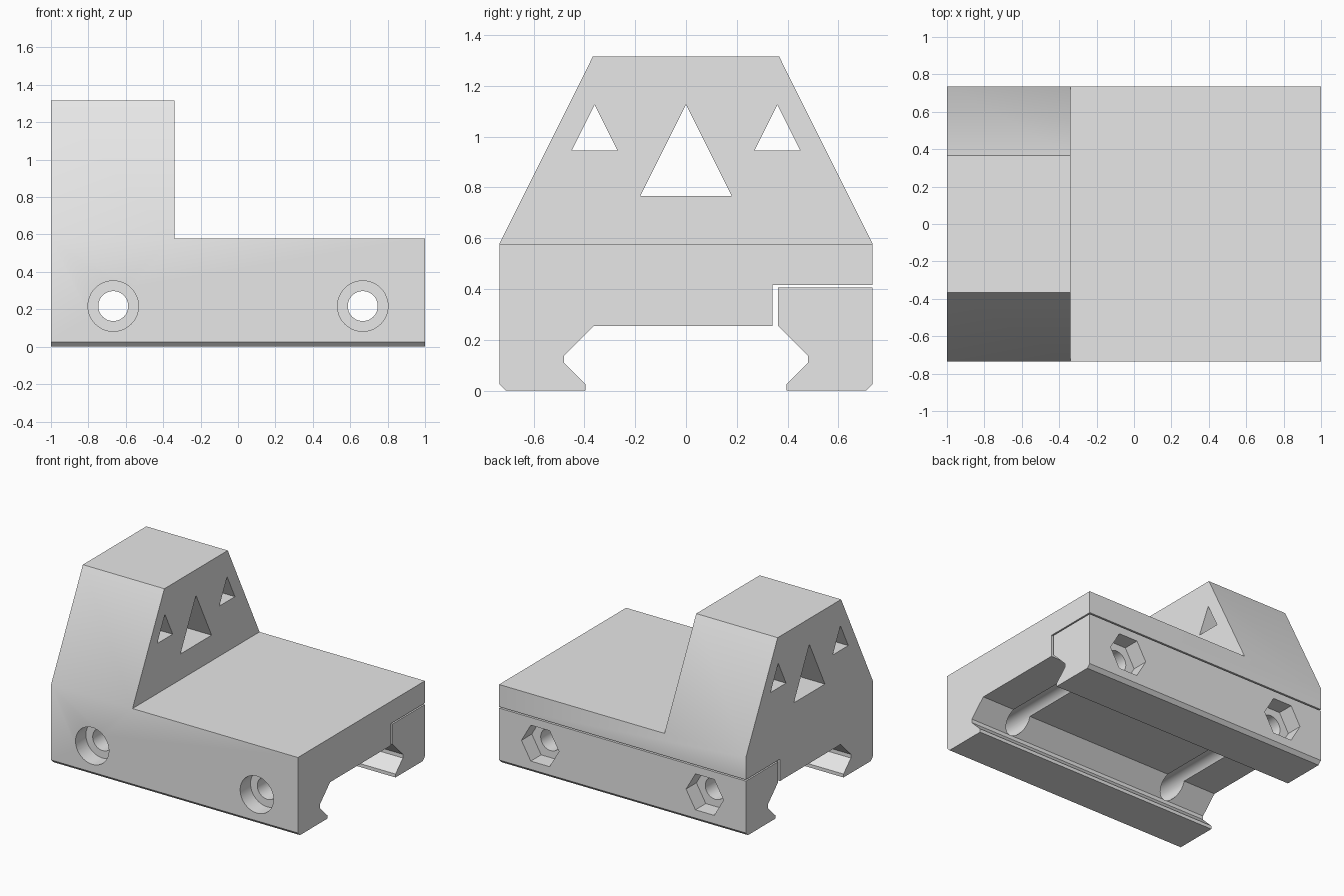
import bpy
import bmesh
from math import cos, sin, tau, radians

if "Cube" in bpy.data.objects:
    bpy.data.objects.remove(bpy.data.objects["Cube"], do_unlink=True)

grey = bpy.data.materials.new("light grey")
grey.use_nodes = True
colour = (0.8, 0.8, 0.8, 1)
grey.diffuse_color = colour
grey.node_tree.nodes["Principled BSDF"].inputs["Base Color"].default_value = colour


def prism(name, points, axis, start, end):
    """Extrude a (y, z) profile along x, or an (x, z) profile along y."""
    bm = bmesh.new()
    place = (lambda p: (start, *p)) if axis == "x" else (lambda p: (p[0], start, p[1]))
    face = bm.faces.new([bm.verts.new(place(p)) for p in points])
    new = bmesh.ops.extrude_face_region(bm, geom=[face])["geom"]
    shift = (end - start, 0, 0) if axis == "x" else (0, end - start, 0)
    bmesh.ops.translate(bm, vec=shift, verts=[g for g in new if isinstance(g, bmesh.types.BMVert)])
    bmesh.ops.recalc_face_normals(bm, faces=bm.faces)
    mesh = bpy.data.meshes.new(name)
    bm.to_mesh(mesh)
    bm.free()
    mesh.materials.append(grey)
    obj = bpy.data.objects.new(name, mesh)
    bpy.context.collection.objects.link(obj)
    return obj


def ring(x, z, radius, sides):
    return [(x + radius * cos(tau * i / sides), z + radius * sin(tau * i / sides))
            for i in range(sides)]


def activate(obj):
    bpy.ops.object.select_all(action="DESELECT")
    obj.select_set(True)
    bpy.context.view_layer.objects.active = obj


def cut(obj, cutter):
    mod = obj.modifiers.new("cut", "BOOLEAN")
    mod.operation = "DIFFERENCE"
    mod.solver = "EXACT"
    mod.object = cutter
    activate(obj)
    bpy.ops.object.modifier_apply(modifier=mod.name)
    bpy.data.objects.remove(cutter, do_unlink=True)


half = 0.735    # half depth
deck = 0.578    # height of the flat deck
top = 1.315     # height of the tower

# Jaw outline, shared by the fixed side and the clamp (front side is negative y)
jaw = [(half, 0.025), (half - 0.025, 0), (0.395, 0), (0.395, 0.025),
       (0.48, 0.11), (0.48, 0.137), (0.362, 0.255)]

# Main body: fixed jaw, clamp step and sloping tower in one profile
body = prism("mount_body", [(-y, z) for y, z in jaw] + [
    (0.34, 0.255), (0.34, 0.415), (half, 0.415), (half, deck),
    (0.367, top), (-0.367, top), (-half, deck)], "x", -1, 1)

# Loose clamp on the back
clamp = prism("back_clamp", jaw + [(0.362, 0.405), (half, 0.405)], "x", -1, 1)

# Leave the tower at the right end only
cut(body, prism("deck_cutter", [(-1, deck), (1, deck), (1, 1.6), (-1, 1.6)], "x", -0.34, 1.2))

# Triangular windows through the tower
for y, base, width in ((-0.36, 0.945, 0.09), (0, 0.766, 0.18), (0.36, 0.945, 0.09)):
    cut(body, prism("window_cutter", [(y - width, base), (y + width, base),
                                      (y, base + 2 * width)], "x", -1.2, 0))

# Bolt holes, round head recesses in front and hex nut recesses at the back
bolt_z, recess = 0.217, 0.12
for x in (-0.667, 0.667):
    for part in (body, clamp):
        cut(part, prism("bolt_cutter", ring(x, bolt_z, 0.08, 48), "y", -0.9, 0.9))
    cut(body, prism("head_cutter", ring(x, bolt_z, 0.135, 48), "y", -0.9, recess - half))
    cut(clamp, prism("nut_cutter", ring(x, bolt_z, 0.152, 6), "y", half - recess, 0.9))

for part in (body, clamp):
    activate(part)
    bpy.ops.object.shade_smooth_by_angle(angle=radians(30))
